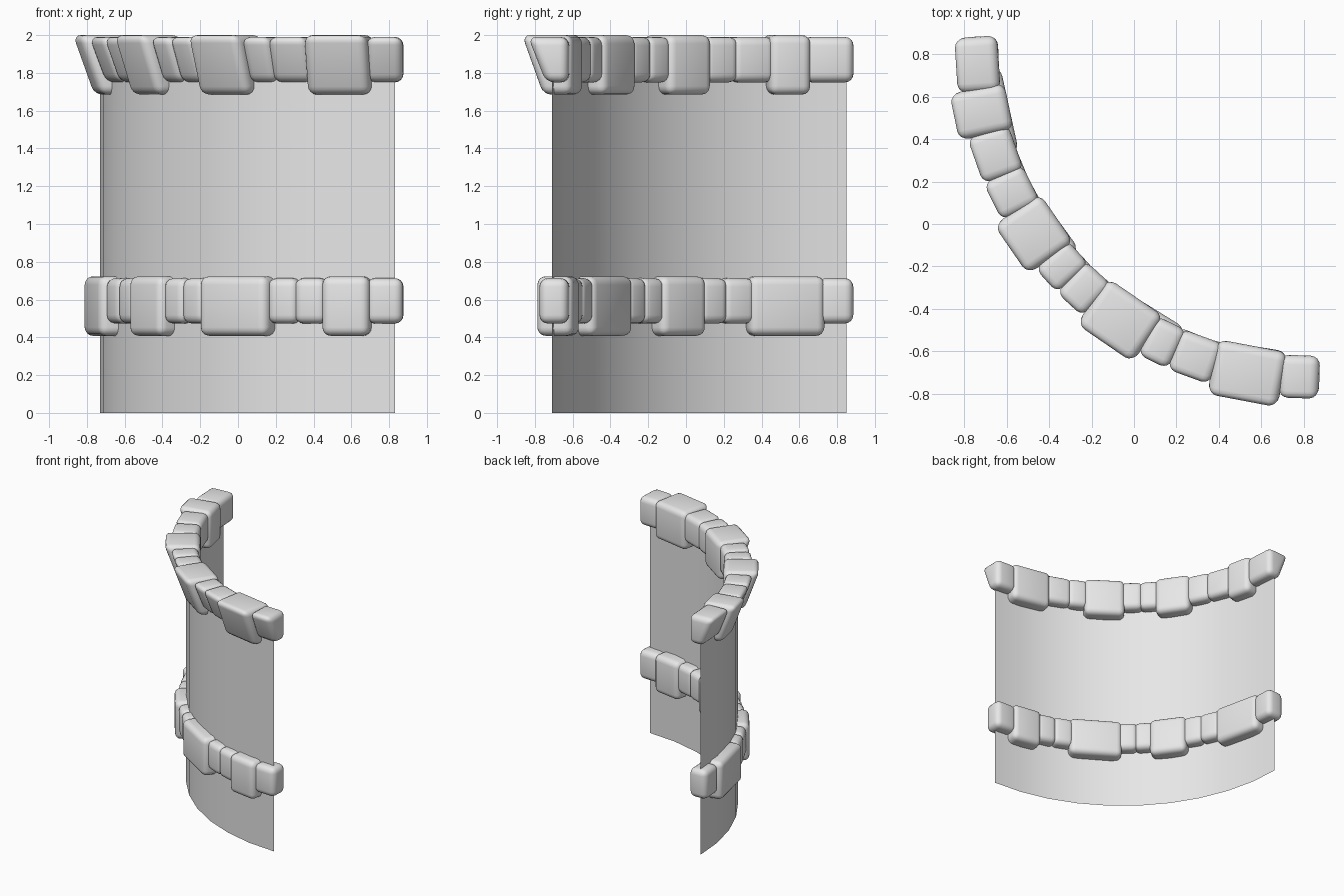
import bpy, bmesh
from math import sin, cos, radians
from mathutils import Vector

cube = bpy.data.objects.get("Cube")
if cube:
    bpy.data.objects.remove(cube)

CX, CY, R = 0.83, 0.85, 1.56   # arc centre and wall radius

stone_grey = bpy.data.materials.new("stone_grey")
stone_grey.use_nodes = True
grey = (0.8, 0.8, 0.8, 1)
stone_grey.diffuse_color = grey
stone_grey.node_tree.nodes["Principled BSDF"].inputs["Base Color"].default_value = grey


def place(angle, radius, along, z):
    """Point at a radius on the arc, shifted sideways along the tangent."""
    a = radians(angle)
    return Vector((CX - sin(a) * radius - cos(a) * along,
                   CY - cos(a) * radius + sin(a) * along, z))


def finish(name, bm):
    mesh = bpy.data.meshes.new(name)
    bm.to_mesh(mesh)
    bm.free()
    mesh.materials.append(stone_grey)
    mesh.shade_smooth()
    obj = bpy.data.objects.new(name, mesh)
    bpy.context.collection.objects.link(obj)
    return obj


# Curved wall sheet, a quarter circle
bm = bmesh.new()
columns = [[bm.verts.new(place(i * 9, R, 0, z)) for z in (0, 1.85)] for i in range(11)]
for a, b in zip(columns, columns[1:]):
    bm.faces.new((a[0], a[1], b[1], b[0]))
finish("wall", bm)


# One rounded block: a box whose outer face may lean outward toward the top
def stone(name, start, end, z0, z1, inner, out_low, out_top):
    mid = (start + end) / 2
    half = R * radians(end - start) / 2 + 0.012
    bm = bmesh.new()
    bmesh.ops.create_cube(bm, size=2)
    for v in bm.verts:
        outer = out_top if v.co.z > 0 else out_low
        radius = R + (outer if v.co.y < 0 else -inner)
        v.co = place(mid, radius, v.co.x * half, z1 if v.co.z > 0 else z0)
    bmesh.ops.recalc_face_normals(bm, faces=bm.faces)
    obj = finish(name, bm)
    bevel = obj.modifiers.new("rounding", 'BEVEL')
    bevel.width = 0.045
    bevel.segments = 4
    bevel.limit_method = 'NONE'


# Rows of blocks: every third one, from the second, is large
def row(name, bounds, base, small, large):
    for i, (a, b) in enumerate(zip(bounds, bounds[1:])):
        if i % 3 == 1:
            stone(f"{name}_large_stone_{i}", a, b, base, base + 0.315, *large)
        else:
            stone(f"{name}_small_stone_{i}", a, b, base + 0.065, base + 0.305, *small)


row("top", [-1.2, 5, 16.5, 23.7, 29, 39.9, 45.5, 50.7, 60.2, 66.8, 74.6, 82, 90.8],
    1.685, (0.09, 0.03, 0.125), (0.11, 0.05, 0.165))
row("lower", [-1.2, 5, 13.5, 19, 24.5, 39, 44, 49, 59, 64.5, 70.5, 84.8, 90.8],
    0.408, (0.09, 0.065, 0.065), (0.11, 0.085, 0.085))
